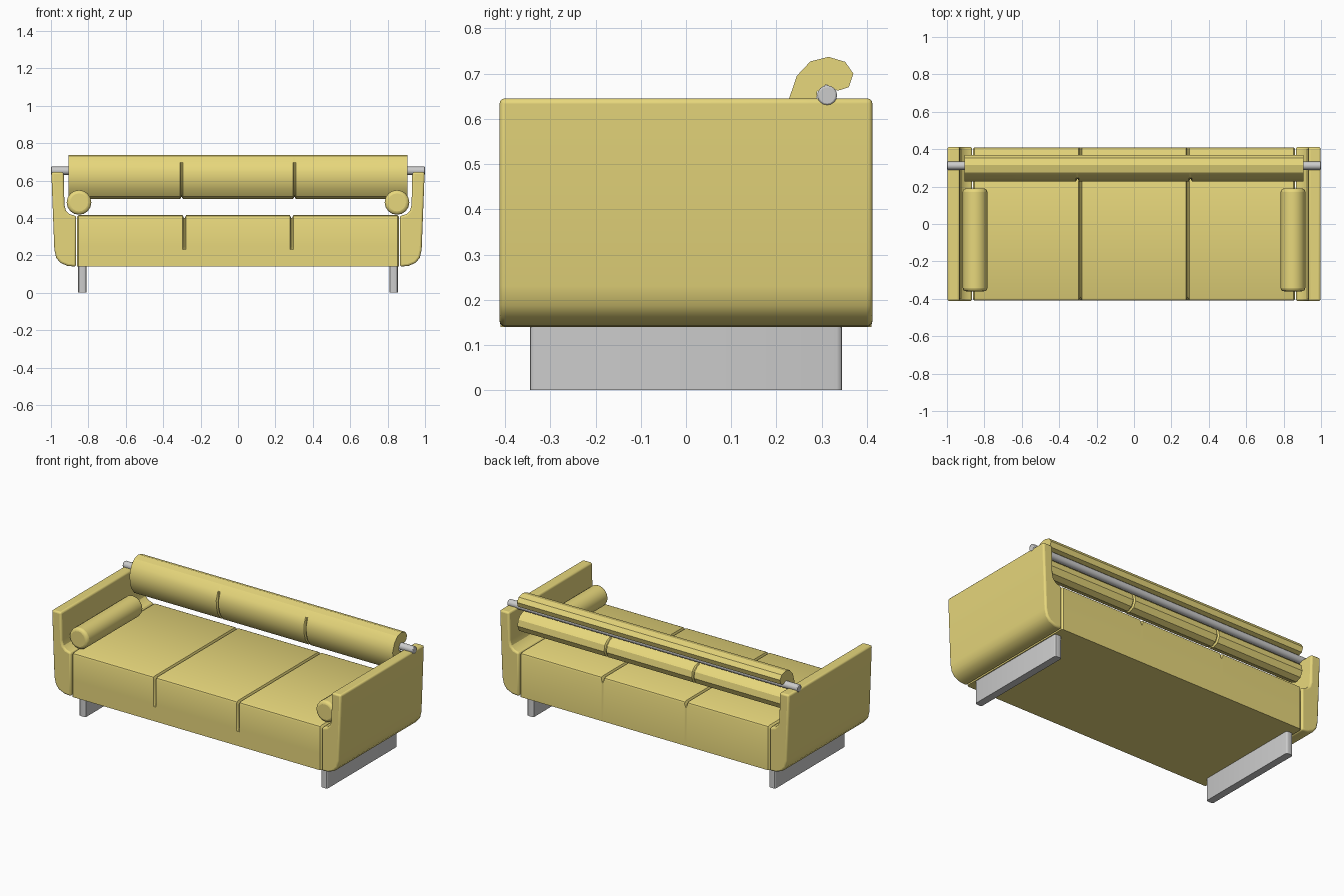
import bpy, bmesh, math

if "Cube" in bpy.data.objects:
    bpy.data.objects.remove(bpy.data.objects["Cube"])

yellow = bpy.data.materials.new("yellow_fabric")
yellow.diffuse_color = (0.8, 0.68, 0.2, 1)
yellow.use_nodes = True
yellow.node_tree.nodes["Principled BSDF"].inputs["Base Color"].default_value = yellow.diffuse_color


def finish(name, bm, mat=None, bevel=0, segs=2, limit=50):
    """Turn a bmesh into a shaded object with an optional bevel."""
    bmesh.ops.recalc_face_normals(bm, faces=bm.faces)
    me = bpy.data.meshes.new(name)
    bm.to_mesh(me)
    bm.free()
    ob = bpy.data.objects.new(name, me)
    bpy.context.collection.objects.link(ob)
    if mat:
        me.materials.append(mat)
    if bevel:
        m = ob.modifiers.new("bevel", 'BEVEL')
        m.width, m.segments = bevel, segs
        m.limit_method, m.angle_limit = 'ANGLE', math.radians(limit)
    bpy.ops.object.select_all(action='DESELECT')
    ob.select_set(True)
    bpy.context.view_layer.objects.active = ob
    bpy.ops.object.shade_smooth_by_angle(angle=math.radians(30))
    return ob


def loft(sections):
    """Skin a list of equal-length closed rings and cap both ends."""
    bm = bmesh.new()
    rings = [[bm.verts.new(p) for p in s] for s in sections]
    n = len(rings[0])
    for a, b in zip(rings, rings[1:]):
        for i in range(n):
            j = (i + 1) % n
            bm.faces.new((a[i], a[j], b[j], b[i]))
    bm.faces.new(rings[0])
    bm.faces.new(rings[-1])
    return bm


def stitched(profile, end, seam, pinched, w):
    """Rings along x; the pinched profile forms the seams between cushions."""
    st = [(-end, 0)]
    for c in (-seam, seam):
        st += [(c - w, 0), (c - w * 0.25, 1), (c + w * 0.25, 1), (c + w, 0)]
    st.append((end, 0))
    return [[(x, y, z) for y, z in (pinched if k else profile)] for x, k in st]


# Seat with two seams dividing it into three cushions
seat = [(-0.41, 0.14), (-0.41, 0.23), (-0.41, 0.245), (-0.41, 0.40), (-0.406, 0.410),
        (-0.395, 0.415), (0.395, 0.415), (0.406, 0.410), (0.41, 0.40), (0.41, 0.14)]
seat_in = [(-0.41, 0.14), (-0.41, 0.23), (-0.396, 0.245), (-0.396, 0.388), (-0.393, 0.396),
           (-0.385, 0.400), (0.385, 0.400), (0.393, 0.396), (0.41, 0.38), (0.41, 0.14)]
rings = stitched(seat, 0.862, 0.287, seat_in, 0.01)
# soft outer ends next to the arms
for k, s in ((0, -1), (-1, 1)):
    full = rings[k]
    rings[k] = [(s * 0.852, y, z) for _, y, z in full]
    tip = [(s * 0.862, y * 0.975, z if z < 0.3 else z - 0.01) for _, y, z in full]
    rings = [tip] + rings if k == 0 else rings + [tip]
finish("seat", loft(rings), yellow)

# Backrest: C-shaped roll hooked over the rail
back = [(0.335, 0.662), (0.36, 0.67), (0.37, 0.70), (0.352, 0.726), (0.315, 0.737),
        (0.275, 0.727), (0.245, 0.695), (0.228, 0.645), (0.23, 0.60), (0.243, 0.555),
        (0.272, 0.515), (0.315, 0.50), (0.348, 0.515), (0.365, 0.55), (0.357, 0.588),
        (0.335, 0.61), (0.305, 0.62), (0.288, 0.638), (0.29, 0.66), (0.31, 0.676)]
back_in = [(y, z) if z > 0.65 or i > 15 else (y + (0.30 - y) * 0.16, z + (0.57 - z) * 0.16)
           for i, (y, z) in enumerate(back)]
finish("backrest", loft(stitched(back, 0.907, 0.302, back_in, 0.008)), yellow)


def cylinder(r, length, sides, axis, loc):
    bm = bmesh.new()
    bmesh.ops.create_cone(bm, cap_ends=True, segments=sides, radius1=r, radius2=r, depth=length)
    for v in bm.verts:
        x, y, z = v.co
        v.co = (z, x, y) if axis == 'x' else (x, z, y)
    bmesh.ops.translate(bm, vec=loc, verts=bm.verts)
    return bm


# Rail carrying the backrest
finish("back_rail", cylinder(0.022, 2.0, 16, 'x', (0, 0.312, 0.652)), None, 0.004, 2)

# Arms, side bolsters and sled legs, mirrored left and right
arm = [(0.865, 0.14), (0.91, 0.143), (0.95, 0.16), (0.972, 0.187), (0.982, 0.23),
       (0.998, 0.645), (0.932, 0.645), (0.928, 0.47), (0.92, 0.44), (0.90, 0.42), (0.865, 0.41)]
for s, side in ((-1, "left"), (1, "right")):
    ends = [[(s * x, y, z) for x, z in arm] for y in (-0.412, 0.412)]
    finish(side + "_arm", loft(ends), yellow, 0.011, 3)
    finish(side + "_bolster", cylinder(0.066, 0.55, 16, 'y', (s * 0.85, -0.085, 0.483)),
           yellow, 0.018, 3)
    foot = [(s * (0.833 + a * 0.023), b * 0.345) for a, b in ((-1, -1), (1, -1), (1, 1), (-1, 1))]
    leg = loft([[(x, y, z) for x, y in foot] for z in (0, 0.15)])
    upright = [e for e in leg.edges if abs(e.verts[0].co.z - e.verts[1].co.z) > 0.1]
    bmesh.ops.bevel(leg, geom=upright, offset=0.012, segments=3, profile=0.5, affect='EDGES')
    finish(side + "_leg", leg)
